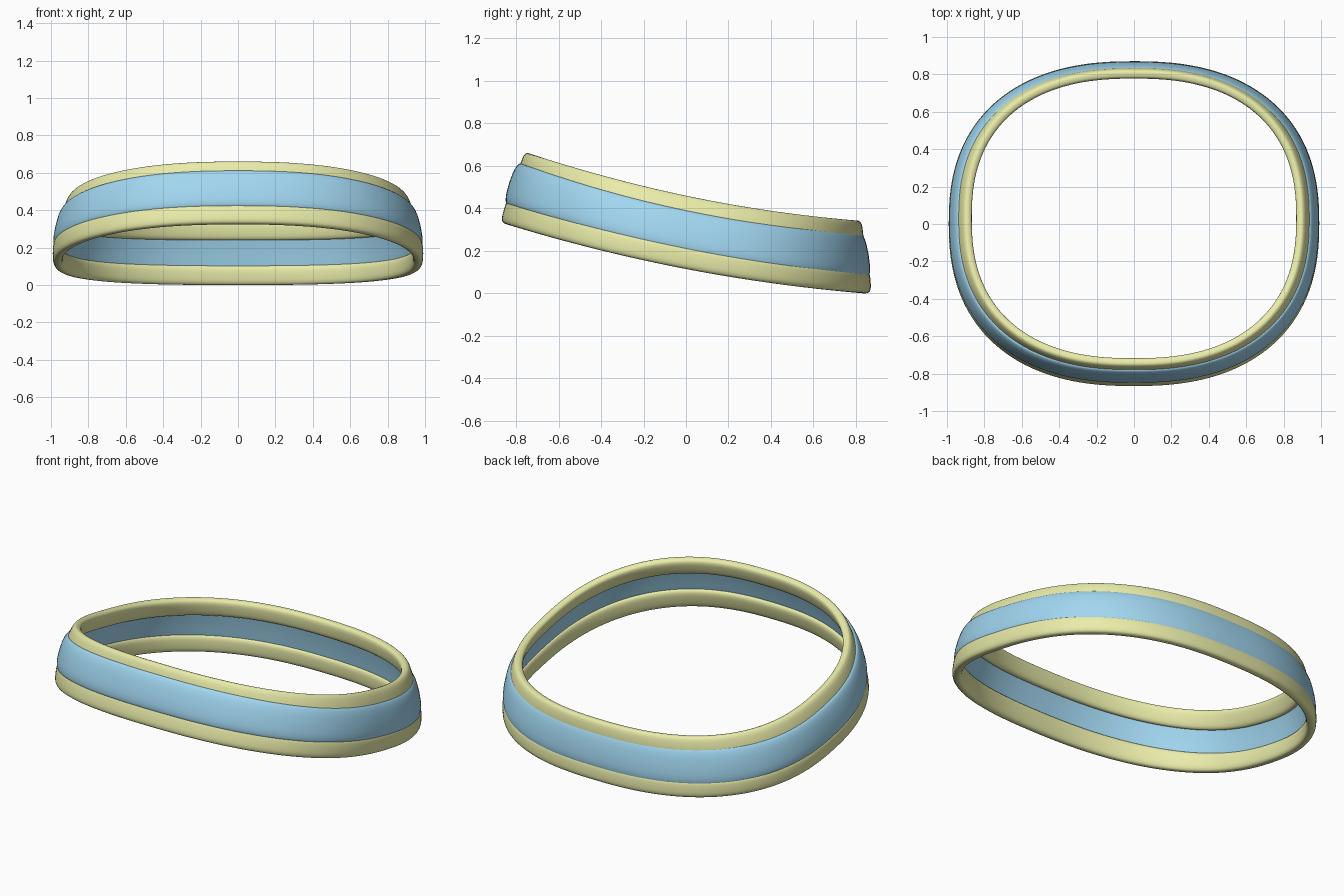
import bpy, math
from mathutils import Vector

if "Cube" in bpy.data.objects:
    bpy.data.objects.remove(bpy.data.objects["Cube"])

N, M, PLAN_EXP = 160, 28, 2.4


def spow(v, e):
    return math.copysign(abs(v) ** e, v)


# A rail is a closed rounded loop: half width, (y, z) at front, z at side, (y, z) at back
def rail(t, r):
    a, yf, zf, zs, yb, zb = r
    e = 2 / PLAN_EXP
    s = spow(math.sin(t), e)
    z = zs + (zb - zf) / 2 * s + ((zb + zf) / 2 - zs) * s * s
    return Vector((a * spow(math.cos(t), e), (yf + yb) / 2 + (yb - yf) / 2 * s, z))


def make_mat(name, col):
    m = bpy.data.materials.new(name)
    m.diffuse_color = (*col, 1)
    m.use_nodes = True
    m.node_tree.nodes["Principled BSDF"].inputs["Base Color"].default_value = m.diffuse_color
    return m


# Sweep a rounded bar section spanning from the lower to the upper rail
def band(name, low, high, half, bulge, exp, mat):
    # resample evenly along the loop, since the superellipse spacing is uneven
    fine = [2 * math.pi * i / 4000 for i in range(4001)]
    pts = [rail(t, low) for t in fine]
    dist = [0.0]
    for p, q in zip(pts, pts[1:]):
        dist.append(dist[-1] + (q - p).length)
    params, k = [], 0
    for i in range(N):
        d = dist[-1] * i / N
        while dist[k + 1] <= d:
            k += 1
        f = (d - dist[k]) / (dist[k + 1] - dist[k])
        params.append(fine[k] + f * (fine[k + 1] - fine[k]))
    los = [rail(t, low) for t in params]
    his = [rail(t, high) for t in params]
    verts, faces = [], []
    for i in range(N):
        lo, hi = los[i], his[i]
        tan = los[(i + 1) % N] - los[i - 1]
        u = hi - lo
        n = tan.cross(u).normalized()
        mid = (lo + hi) / 2
        for j in range(M):
            b = 2 * math.pi * j / M
            c, s = spow(math.cos(b), 2 / exp), spow(math.sin(b), 2 / exp)
            verts.append(mid + u * c / 2 + n * (half * s + bulge * (1 - c * c)))
    for i in range(N):
        for j in range(M):
            i2, j2 = (i + 1) % N, (j + 1) % M
            faces.append((i * M + j, i2 * M + j, i2 * M + j2, i * M + j2)[::-1])
    me = bpy.data.meshes.new(name)
    me.from_pydata(verts, [], faces)
    me.polygons.foreach_set("use_smooth", [True] * len(faces))
    me.materials.append(mat)
    ob = bpy.data.objects.new(name, me)
    bpy.context.collection.objects.link(ob)


blue = make_mat("blue", (0.36, 0.68, 0.88))
yellow = make_mat("yellow", (0.82, 0.84, 0.40))

# Wide middle band
band("middle_band", (0.970, -0.835, 0.415, 0.195, 0.848, 0.072),
     (0.928, -0.772, 0.610, 0.385, 0.812, 0.285), 0.022, 0.008, 3.5, blue)
# Trim around the lower edge
band("lower_trim", (0.962, -0.848, 0.326, 0.115, 0.845, 0.0),
     (0.963, -0.815, 0.440, 0.220, 0.838, 0.105), 0.028, 0.0, 3, yellow)
# Trim around the upper edge, leaning inward
band("upper_trim", (0.925, -0.768, 0.560, 0.345, 0.812, 0.240),
     (0.883, -0.735, 0.658, 0.450, 0.800, 0.342), 0.027, 0.0, 3, yellow)
